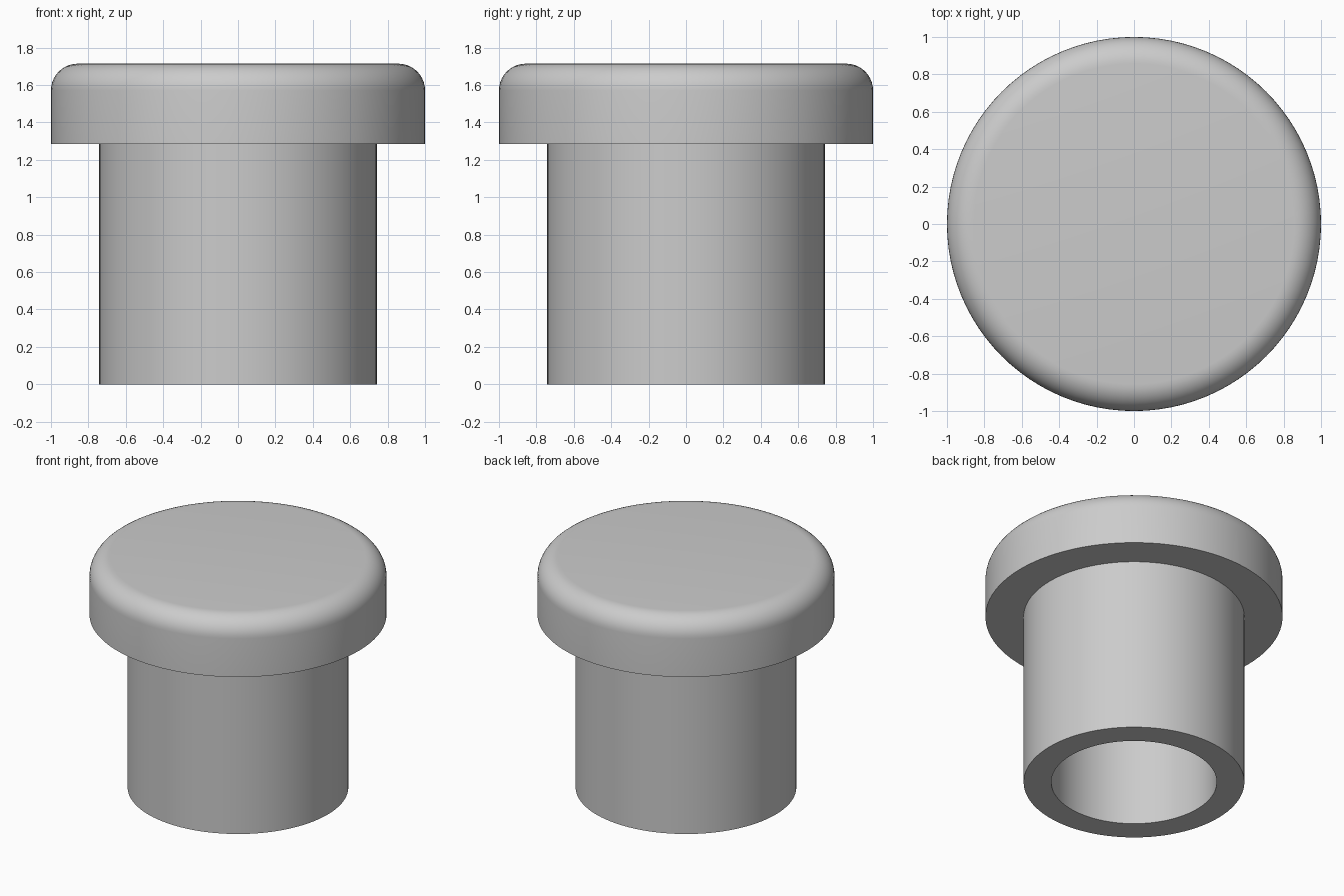
import bpy
import bmesh
import math

if "Cube" in bpy.data.objects:
    bpy.data.objects.remove(bpy.data.objects["Cube"], do_unlink=True)

UNIT = 1 / 7
SEGMENTS = 96

grey = bpy.data.materials.new("light_grey")
grey.use_nodes = True
colour = (0.6, 0.6, 0.6, 1)
grey.diffuse_color = colour
grey.node_tree.nodes["Principled BSDF"].inputs["Base Color"].default_value = colour


def lathe(name, profile):
    """Spin an (radius, height) profile around the z axis."""
    bm = bmesh.new()
    verts = [bm.verts.new((r * UNIT, 0, z * UNIT)) for r, z in profile]
    edges = [bm.edges.new(pair) for pair in zip(verts, verts[1:])]
    bmesh.ops.spin(bm, geom=verts + edges, cent=(0, 0, 0), axis=(0, 0, 1),
                   angle=math.tau, steps=SEGMENTS, use_duplicate=False)
    bmesh.ops.remove_doubles(bm, verts=bm.verts, dist=0.0001)
    bmesh.ops.recalc_face_normals(bm, faces=bm.faces)
    mesh = bpy.data.meshes.new(name)
    bm.to_mesh(mesh)
    bm.free()
    obj = bpy.data.objects.new(name, mesh)
    bpy.context.collection.objects.link(obj)
    mesh.materials.append(grey)
    bpy.ops.object.select_all(action="DESELECT")
    obj.select_set(True)
    bpy.context.view_layer.objects.active = obj
    bpy.ops.object.shade_smooth_by_angle(angle=math.radians(30))
    return obj


# Rounded upper rim of the cap
steps = 10
rim = [(6 + math.cos(a), 11 + math.sin(a))
       for a in (math.pi / 2 * i / steps for i in range(steps + 1))]

# One closed shell: blind bore, hollow stem, flange underside, rounded cap
lathe("plug", [(0, 9), (3.9, 9), (3.9, 0), (5.2, 0), (5.2, 9), (7, 9)]
      + rim + [(0, 12)])
